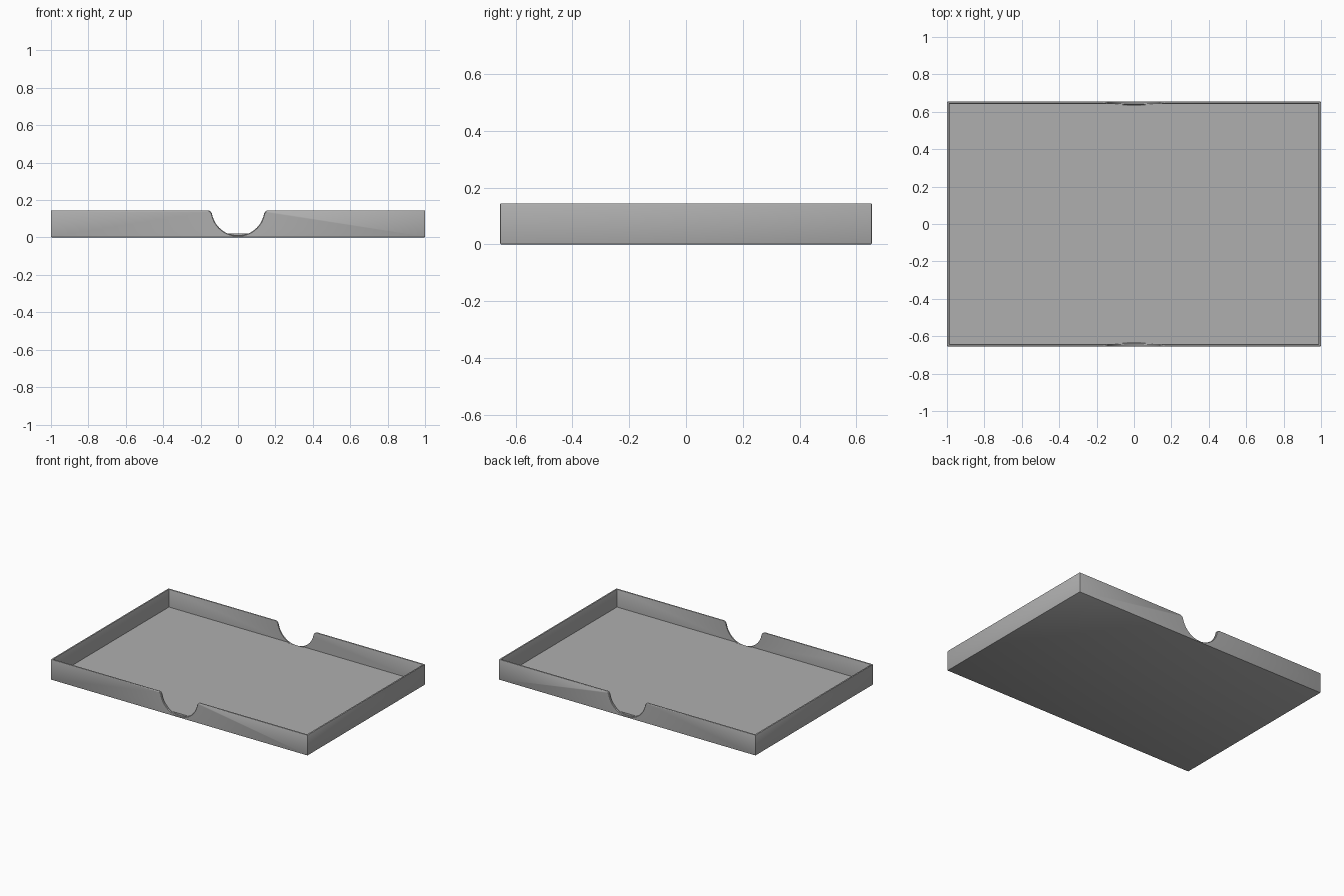
import bpy, bmesh, math

if "Cube" in bpy.data.objects:
    bpy.data.objects.remove(bpy.data.objects["Cube"])

HX, HY, H = 1.0, 0.655, 0.145      # half length, half depth, height
WALL, FLOOR, EDGE = 0.018, 0.02, 0.005

grey = bpy.data.materials.new("grey_plastic")
grey.diffuse_color = (0.43, 0.43, 0.43, 1)
grey.use_nodes = True
grey.node_tree.nodes["Principled BSDF"].inputs["Base Color"].default_value = grey.diffuse_color


def make_object(name, bm):
    bmesh.ops.recalc_face_normals(bm, faces=bm.faces[:])
    mesh = bpy.data.meshes.new(name)
    bm.to_mesh(mesh)
    bm.free()
    mesh.materials.append(grey)
    obj = bpy.data.objects.new(name, mesh)
    bpy.context.collection.objects.link(obj)
    return obj


# Tray: a box with its top inset and pushed down, outer and rim edges rounded
bm = bmesh.new()
bmesh.ops.create_cube(bm, size=1)
for v in bm.verts:
    v.co = (v.co.x * 2 * HX, v.co.y * 2 * HY, (v.co.z + 0.5) * H)
rounded = set(bm.edges)
top = max(bm.faces, key=lambda f: f.calc_center_median().z)
bmesh.ops.inset_region(bm, faces=[top], thickness=WALL)
rounded |= set(top.edges)
ring = bmesh.ops.extrude_discrete_faces(bm, faces=[top])["faces"][0]
for v in ring.verts:
    v.co.z = FLOOR
rounded = [e for e in bm.edges
           if all(abs(v.co.z - H) < 1e-5 for v in e.verts)
           and not any(abs(abs(v.co.x) - HX) < 1e-5 for v in e.verts)
           or all(abs(abs(v.co.x) - HX) < 1e-5 for v in e.verts)]
bmesh.ops.bevel(bm, geom=rounded, offset=EDGE, segments=2, profile=0.5,
                affect='EDGES')
tray = make_object("tray", bm)


def notch_profile(grow):
    """Finger notch outline: round bottom with filleted shoulders."""
    cz, r, f = 0.151, 0.141 + grow, 0.025 - grow
    fz = H - 0.025
    fx = math.sqrt((r + f) ** 2 - (cz - fz) ** 2)
    tilt = math.atan2(cz - fz, fx)
    half = []
    for i in range(15):                       # bottom centre to shoulder
        a = -math.pi / 2 + (math.pi / 2 - tilt) * i / 14
        half.append((r * math.cos(a), cz + r * math.sin(a)))
    for i in range(1, 6):                     # shoulder fillet
        a = math.pi - tilt + (math.pi / 2 - math.pi + tilt) * i / 5
        half.append((fx + f * math.cos(a), fz + f * math.sin(a)))
    half.append((fx, H + 0.06))
    return half + [(-x, z) for x, z in reversed(half[1:])]


# Finger notches in the front and back walls, flared for softened edges
for side, name in ((-1, "front_notch_cutter"), (1, "back_notch_cutter")):
    bm = bmesh.new()
    rings = [[bm.verts.new((x, side * y, z)) for x, z in notch_profile(g)]
             for y, g in ((0.66, 0.009), (0.651, 0), (0.641, 0), (0.636, 0.005))]
    n = len(rings[0])
    for a, b in zip(rings, rings[1:]):
        for i in range(n):
            j = (i + 1) % n
            bm.faces.new((a[i], a[j], b[j], b[i]))
    bm.faces.new(rings[0])
    bm.faces.new(rings[-1])
    cutter = make_object(name, bm)
    cutter.hide_render = True
    bpy.context.view_layer.objects.active = tray
    cut = tray.modifiers.new("notch", 'BOOLEAN')
    cut.operation = 'DIFFERENCE'
    cut.solver = 'EXACT'
    cut.object = cutter
    bpy.ops.object.modifier_apply(modifier=cut.name)
    bpy.data.objects.remove(cutter)

# Smooth the curves, keep the corners crisp
bpy.ops.object.select_all(action='DESELECT')
tray.select_set(True)
bpy.context.view_layer.objects.active = tray
bpy.ops.object.shade_smooth_by_angle(angle=math.radians(30))
